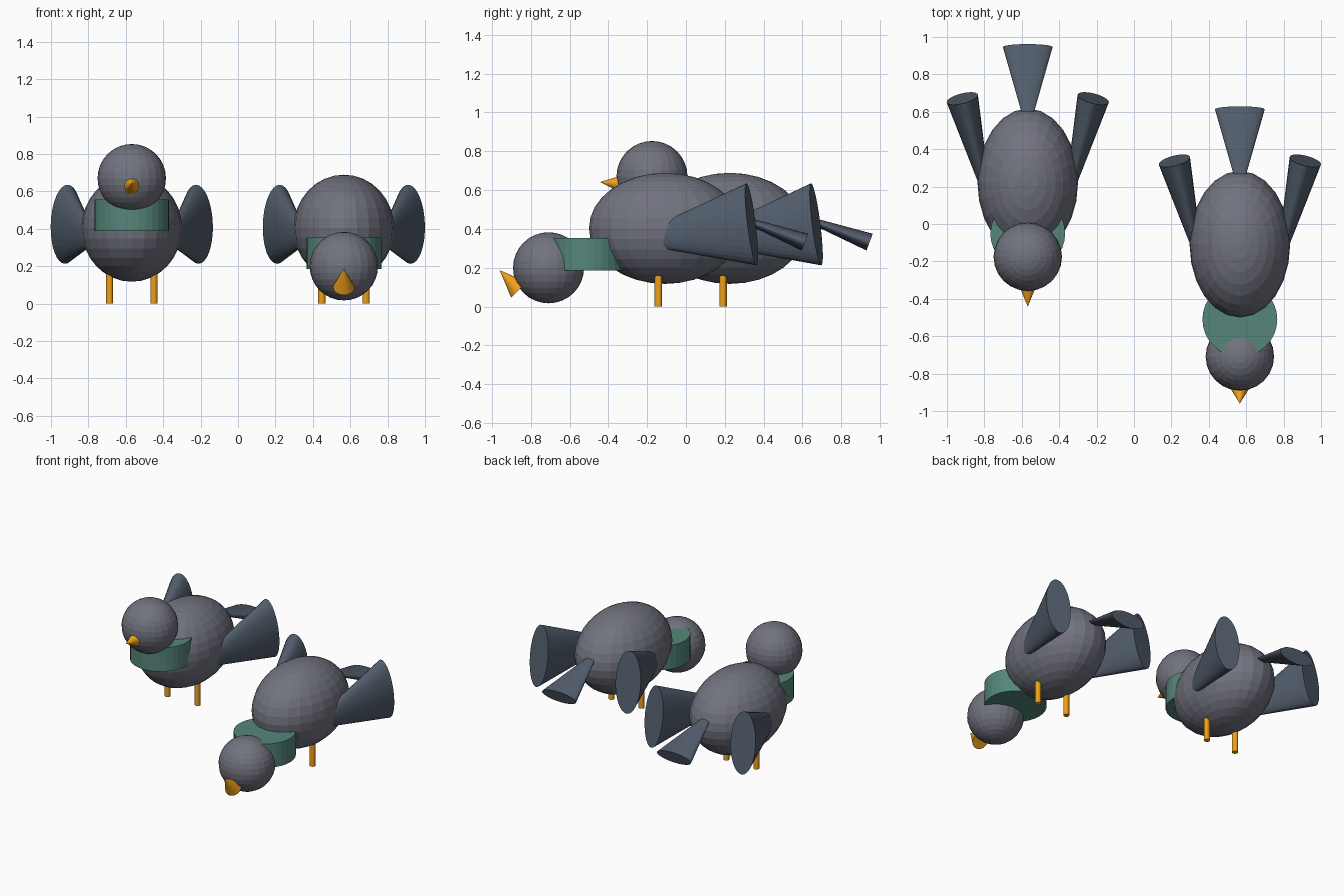
import bpy, bmesh
from mathutils import Matrix, Vector

if "Cube" in bpy.data.objects:
    bpy.data.objects.remove(bpy.data.objects["Cube"])


def material(name, rgb):
    m = bpy.data.materials.new(name)
    m.diffuse_color = (*rgb, 1)
    m.use_nodes = True
    m.node_tree.nodes["Principled BSDF"].inputs["Base Color"].default_value = m.diffuse_color
    return m


GREY = material("body_grey", (0.165, 0.17, 0.21))
SLATE = material("wing_slate", (0.086, 0.113, 0.153))
GREEN = material("collar_green", (0.09, 0.24, 0.195))
ORANGE = material("beak_orange", (0.87, 0.35, 0.01))


def finish(name, bm, mat):
    bmesh.ops.remove_doubles(bm, verts=bm.verts, dist=1e-5)
    bmesh.ops.recalc_face_normals(bm, faces=bm.faces)
    mesh = bpy.data.meshes.new(name)
    bm.to_mesh(mesh)
    bm.free()
    mesh.materials.append(mat)
    obj = bpy.data.objects.new(name, mesh)
    bpy.context.collection.objects.link(obj)


def ball(name, centre, size, mat):
    bm = bmesh.new()
    bmesh.ops.create_uvsphere(bm, u_segments=24, v_segments=16, radius=1,
                              matrix=Matrix.LocRotScale(Vector(centre), None, Vector(size)))
    finish(name, bm, mat)


def rod(name, bottom, top, r, mat, sides=32):
    x, y = bottom[:2]
    bm = bmesh.new()
    bmesh.ops.create_cone(bm, cap_ends=True, segments=sides, radius1=r, radius2=r,
                          depth=top - bottom[2],
                          matrix=Matrix.Translation((x, y, (top + bottom[2]) / 2)))
    finish(name, bm, mat)


def cone(name, apex, base, half_width, half_height, mat):
    """Elliptical cone from a point to the centre of its flat base."""
    apex, base = Vector(apex), Vector(base)
    d = base - apex
    z = d.normalized()
    x = z.cross(Vector((0, 0, 1))).normalized()
    rot = Matrix((x, z.cross(x), z)).transposed().to_quaternion()
    bm = bmesh.new()
    bmesh.ops.create_cone(bm, cap_ends=True, segments=32, radius1=0, radius2=1, depth=1,
                          matrix=Matrix.LocRotScale((apex + base) / 2, rot,
                                                    Vector((half_width, half_height, d.length))))
    finish(name, bm, mat)


def bird(tag, x, y, head, collar, beak_tip, beak_base):
    # body, head and collar
    ball(f"{tag}_body", (x, y, 0.403), (0.269, 0.392, 0.286), GREY)
    ball(f"{tag}_head", (x, *head), (0.183, 0.183, 0.183), GREY)
    rod(f"{tag}_collar", (x, collar[0], collar[1] - 0.084), collar[1] + 0.084, 0.2, GREEN)
    # beak
    cone(f"{tag}_beak", (x, *beak_tip), (x, *beak_base), 0.057, 0.057, ORANGE)
    # tail
    cone(f"{tag}_tail", (x, y + 0.255, 0.505), (x, y + 0.721, 0.332), 0.133, 0.046, SLATE)
    # wings and legs
    for side, s in (("left", -1), ("right", 1)):
        cone(f"{tag}_{side}_wing", (x + s * 0.18, y - 0.22, 0.336),
             (x + s * 0.35, y + 0.446, 0.424), 0.086, 0.213, SLATE)
        rod(f"{tag}_{side}_leg", (x + s * 0.118, y - 0.034, 0), 0.22, 0.019, ORANGE, 16)


bird("standing_bird", -0.568, 0.225, (-0.175, 0.67), (-0.05, 0.472),
     (-0.442, 0.642), (-0.303, 0.629))
bird("pecking_bird", 0.566, -0.108, (-0.708, 0.2), (-0.51, 0.27),
     (-0.96, 0.188), (-0.86, 0.086))
